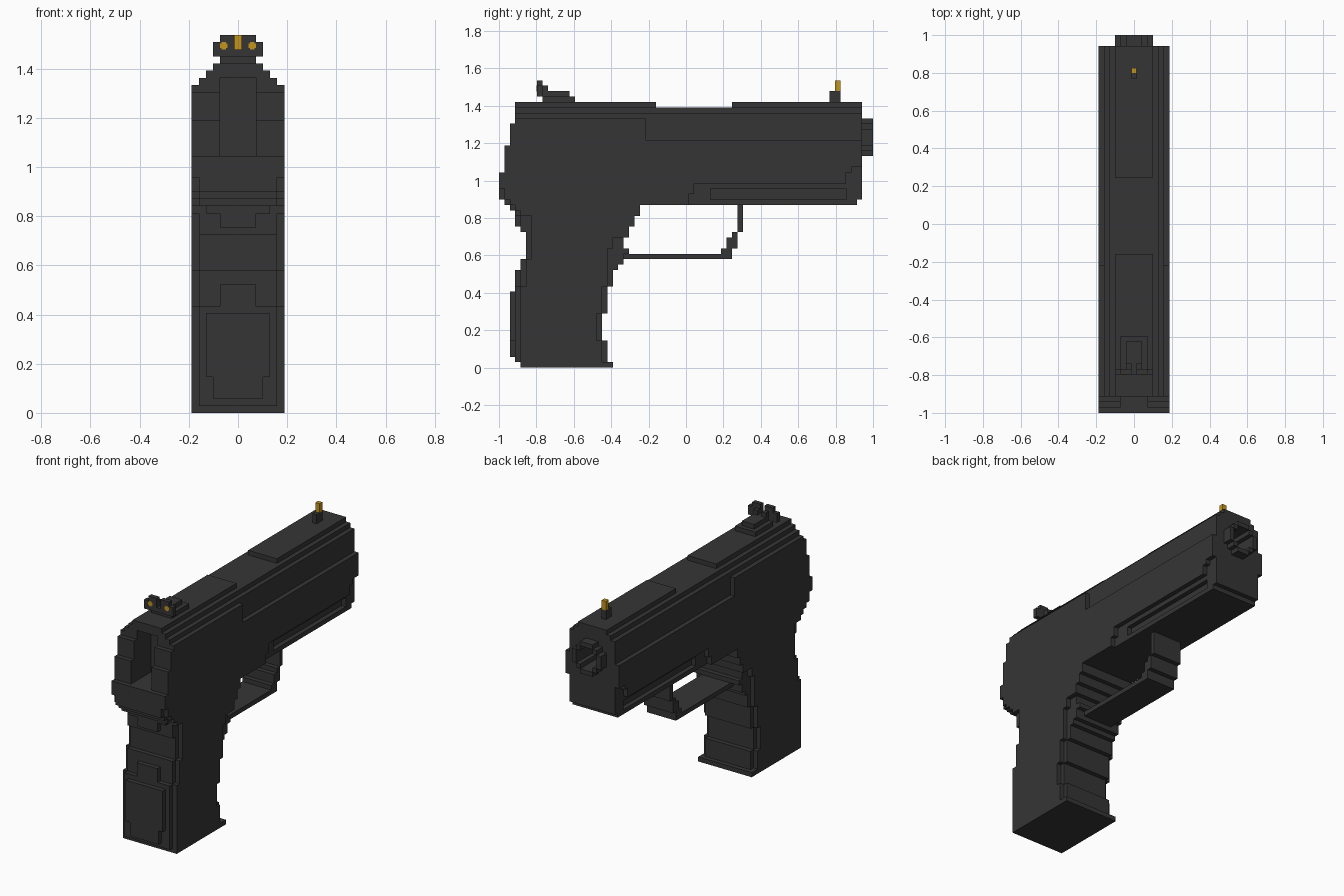
import bpy, bmesh

cube = bpy.data.objects.get("Cube")
if cube:
    bpy.data.objects.remove(cube, do_unlink=True)

V = 2 / 69          # size of one block
MID = 34.5          # block index of y = 0


def material(name, rgb):
    m = bpy.data.materials.new(name)
    m.use_nodes = True
    m.diffuse_color = (*rgb, 1)
    bsdf = next(n for n in m.node_tree.nodes if n.type == 'BSDF_PRINCIPLED')
    bsdf.inputs["Base Color"].default_value = (*rgb, 1)
    bsdf.inputs["Roughness"].default_value = 0.8
    return m


DARK = material("dark grey", (0.036, 0.036, 0.036))
GOLD = material("gold", (0.55, 0.30, 0.012))


def prism(name, rows, lo, hi, axis='x', mat=DARK):
    """Stepped outline from stacked rows (z0, z1, a0, a1), extruded from lo to hi.
    axis 'x': a runs along y; axis 'y': a runs along x. Units are blocks."""
    outline = []
    for z0, z1, a0, a1 in rows:
        outline += [(a1, z0), (a1, z1)]
    for z0, z1, a0, a1 in reversed(rows):
        outline += [(a0, z1), (a0, z0)]
    pts = [p for i, p in enumerate(outline) if p != outline[i - 1]]

    def place(a, z, e):
        x, y = (e, a) if axis == 'x' else (a, e)
        return (x * V, (y - MID) * V, z * V)

    bm = bmesh.new()
    near = bm.faces.new([bm.verts.new(place(a, z, lo)) for a, z in pts])
    far = bmesh.ops.extrude_face_region(bm, geom=[near])
    shift = [q - p for p, q in zip(place(0, 0, lo), place(0, 0, hi))]
    bmesh.ops.translate(bm, vec=shift,
                        verts=[g for g in far['geom'] if isinstance(g, bmesh.types.BMVert)])
    bmesh.ops.dissolve_limit(bm, angle_limit=0.01, verts=bm.verts, edges=bm.edges)
    bmesh.ops.recalc_face_normals(bm, faces=bm.faces)
    me = bpy.data.meshes.new(name)
    bm.to_mesh(me)
    bm.free()
    me.materials.append(mat)
    ob = bpy.data.objects.new(name, me)
    bpy.context.collection.objects.link(ob)
    return ob


def slab(name, half, rows):
    return prism(name, rows, -half, half)


# Grip: full-width body, with a narrower strip standing proud front and back
slab("grip_body", 6.5, [
    (0, 1, 4, 21), (1, 5, 4, 19), (5, 10, 4, 18), (10, 15, 4, 19), (15, 20, 5, 20),
    (20, 22, 6, 20), (22, 24, 6, 21), (24, 26, 6, 24), (26, 28, 6, 25),
    (28, 29, 4, 26), (29, 30, 3, 26)])
slab("grip_strip", 5.5, [
    (1, 5, 3, 20), (5, 10, 3, 19), (10, 15, 3, 20), (15, 18, 4, 21), (18, 19, 4, 22),
    (19, 20, 4, 23), (20, 21, 5, 23), (21, 22, 5, 24), (22, 24, 5, 23), (24, 25, 5, 24),
    (25, 26, 4, 24), (26, 28, 4, 25), (28, 29, 4, 26), (29, 30, 2, 26),
    (30, 31, 1, 30), (31, 33, 0, 30)])
prism("grip_back_panel", [(2, 5, -3.5, 3.5), (5, 14, -4.5, 4.5)], 2, 8, 'y')
slab("grip_back_tab", 2.5, [(14, 18, 3, 8)])
prism("tail_tab", [(26, 28, -2.5, 2.5), (28, 29, -4.5, 4.5)], 3, 8, 'y')

# Trigger guard
slab("trigger_guard", 3.5, [
    (20, 21, 22, 43), (21, 22, 41, 43), (22, 24, 42, 44), (24, 25, 43, 44), (25, 30, 44, 45)])

# Frame and slide sides
slab("frame_rear", 6.5, [
    (30, 31, 2, 35), (31, 32, 1, 35), (32, 33, 1, 36), (33, 34, 0, 36), (34, 36, 0, 64)])
slide_side = slab("slide_side", 6.5, [(36, 37, 8, 65), (37, 42, 8, 67), (42, 46, 8, 27)])

# Cheeks either side of the rear hammer slot
for side, s in (("left", 1), ("right", -1)):
    for part, outer, rows in (
            ("rear_cheek", 6.5, [(36, 41, 1, 8), (41, 45, 2, 8), (45, 46, 3, 8)]),
            ("rear_cheek_top", 5.5, [(46, 47, 3, 8)])):
        prism(f"{part}_{side}", rows, *sorted((s * 2.5, s * outer)))

# Recessed front frame with a rail groove, and the stepped slide top
slab("frame_rail_bottom", 5.5, [(30, 31, 35, 66)])
slab("frame_rail_rear", 5.5, [(31, 33, 35, 39)])
slab("frame_rail_front", 5.5, [(31, 33, 64, 67)])
slide_inner = slab("slide_inner", 5.5, [(33, 42, 35, 67), (42, 47, 8, 67)])
slide_core = slab("slide_core", 4.5, [(30, 31, 35, 66), (31, 47, 35, 67), (47, 48, 3, 67)])
slab("slide_top_rear", 3.5, [(48, 49, 3, 29)])
slab("slide_top_front", 3.5, [(48, 49, 43, 67)])

# Barrel end, then the bore cut through everything at the muzzle
barrel = prism("barrel", [
    (39, 40, -1.5, 1.5), (40, 41, -2.5, 2.5), (41, 44, -3.5, 3.5),
    (44, 45, -2.5, 2.5), (45, 46, -1.5, 1.5)], 66.5, 69, 'y')
bore = prism("bore_cutter", [
    (40, 41, -1.5, 1.5), (41, 44, -2.5, 2.5), (44, 45, -1.5, 1.5)], 60, 70, 'y')
bore.hide_render = True
for ob in (slide_side, slide_inner, slide_core, barrel):
    cut = ob.modifiers.new("bore", 'BOOLEAN')
    cut.operation, cut.solver, cut.object = 'DIFFERENCE', 'EXACT', bore
    with bpy.context.temp_override(object=ob, active_object=ob):
        bpy.ops.object.modifier_apply(modifier="bore")
bpy.data.objects.remove(bore, do_unlink=True)

# Front sight
slab("front_sight_base", 0.5, [(49, 51, 61, 63)])
slab("front_sight_post", 0.5, [(51, 53, 62, 63)]).data.materials[0] = GOLD

# Rear sight: base, bridge and two notched posts with gold cross marks
slab("rear_sight_base", 2.5, [(49, 50, 8, 14)])
slab("rear_sight_bridge", 1.5, [(50, 51, 7, 13)])
for side, s in (("left", 1), ("right", -1)):
    prism(f"rear_sight_post_{side}", [
        (50, 52, *sorted((s * 0.5, s * 3.5))),
        (52, 53, *sorted((s * 0.5, s * 2.5)))], 7, 8, 'y')
    prism(f"rear_sight_brace_{side}", [(51, 52, 7, 9)], *sorted((s * 0.5, s * 1.5)))
    c = 2 * s
    prism(f"rear_sight_mark_{side}", [
        (50.95, 51.2, c - 0.3, c + 0.3), (51.2, 51.8, c - 0.55, c + 0.55),
        (51.8, 52.05, c - 0.3, c + 0.3)], 6.92, 7.02, 'y', GOLD)
